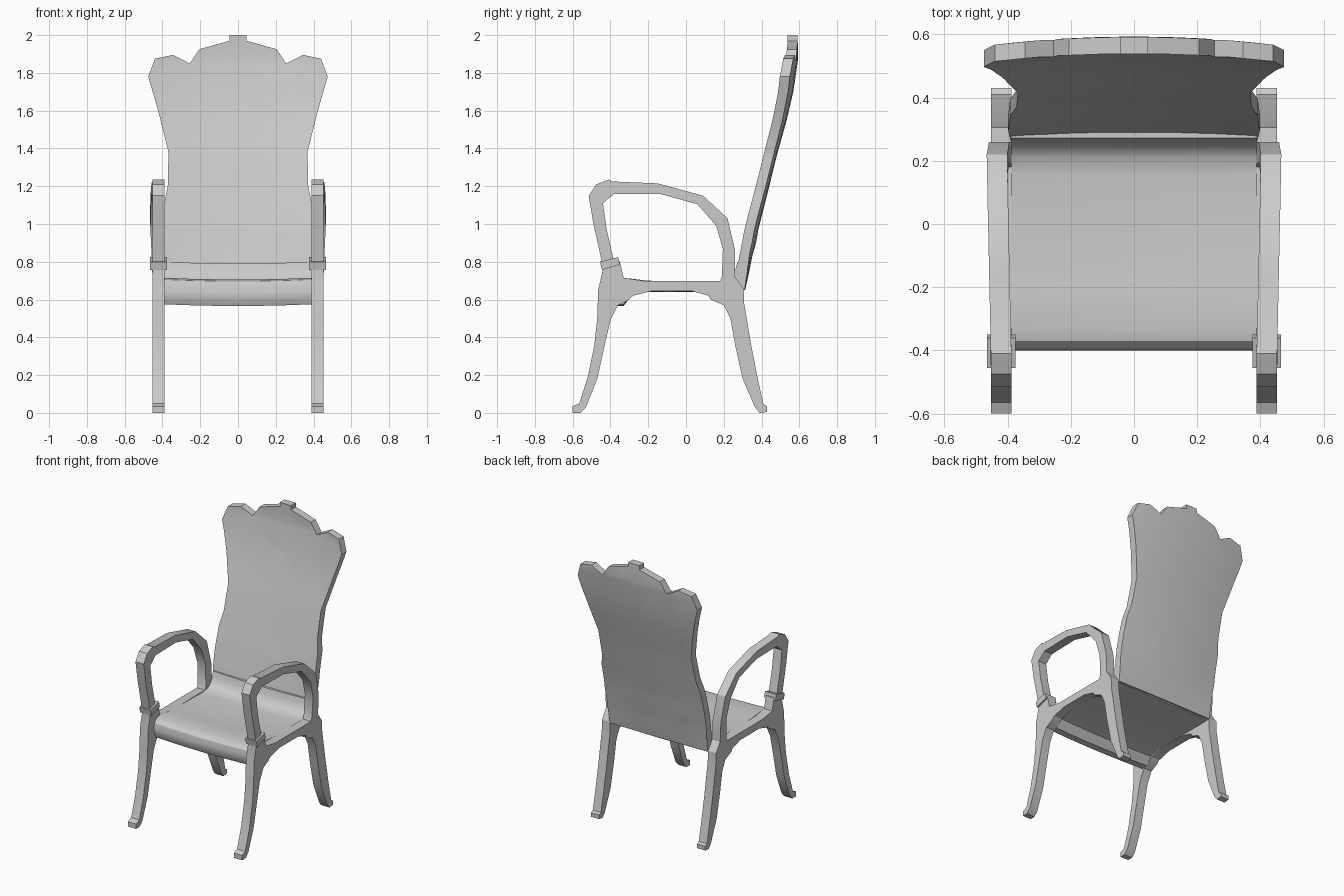
import bpy
import bmesh
import math
from mathutils import Vector

old = bpy.data.objects.get("Cube")
if old:
    bpy.data.objects.remove(old, do_unlink=True)

# One light grey for the whole chair
grey = bpy.data.materials.new("light_grey")
grey.use_nodes = True
colour = (0.6, 0.6, 0.6, 1)
grey.diffuse_color = colour
grey.node_tree.nodes["Principled BSDF"].inputs["Base Color"].default_value = colour


def clamp(value):
    return max(0.0, min(1.0, value))


def interpolate(points, t):
    """Piecewise linear lookup in a list of (t, value) pairs."""
    for (t0, v0), (t1, v1) in zip(points, points[1:]):
        if t <= t1:
            return v0 + (v1 - v0) * clamp((t - t0) / (t1 - t0))
    return points[-1][1]


def extruded(name, loops, start, end, place, cuts=(), mirror=False):
    """Fill closed outlines, extrude them, slice them, then place each vertex."""
    bm = bmesh.new()
    for loop in loops:
        verts = [bm.verts.new((u, v, start)) for u, v in loop]
        for a, b in zip(verts, verts[1:] + verts[:1]):
            bm.edges.new((a, b))
    bmesh.ops.triangle_fill(bm, edges=bm.edges[:], use_beauty=True, normal=(0, 0, 1))
    top = bmesh.ops.extrude_face_region(bm, geom=bm.faces[:])["geom"]
    for item in top:
        if isinstance(item, bmesh.types.BMVert):
            item.co.z = end
    for axis, position in cuts:
        normal = Vector((0, 0, 0))
        normal[axis] = 1
        bmesh.ops.bisect_plane(bm, geom=bm.verts[:] + bm.edges[:] + bm.faces[:],
                               plane_co=normal * position, plane_no=normal, dist=1e-5)
    for vert in bm.verts:
        vert.co = place(*vert.co)
    bmesh.ops.recalc_face_normals(bm, faces=bm.faces[:])
    mesh = bpy.data.meshes.new(name)
    bm.to_mesh(mesh)
    bm.free()
    mesh.materials.append(grey)
    mesh.shade_smooth()
    mesh.set_sharp_from_angle(angle=math.radians(30))
    obj = bpy.data.objects.new(name, mesh)
    bpy.context.scene.collection.objects.link(obj)
    if mirror:
        obj.modifiers.new("mirror", 'MIRROR').use_mirror_merge = False
    return obj


# Side frames: both legs, rail and looped arm in one outline with a hole
frame_outline = [
    (-.6, 0), (-.6, .035), (-.565, .05), (-.52, .19), (-.485, .36), (-.47, .5),
    (-.465, .65), (-.44, .76), (-.45, .82), (-.49, 1), (-.515, 1.15), (-.475, 1.21),
    (-.41, 1.235), (-.39, 1.225), (-.15, 1.215), (.09, 1.15), (.22, 1.03), (.26, .86),
    (.26, .72), (.305, .655), (.308, .58), (.345, .36), (.38, .18), (.41, .045),
    (.43, .035), (.43, .005), (.39, 0), (.365, .03), (.3, .18), (.26, .36),
    (.235, .5), (.2, .57), (.13, .6), (.12, .62), (.03, .645), (-.18, .645),
    (-.28, .62), (-.3, .6), (-.36, .57), (-.4, .49), (-.43, .36), (-.47, .18),
    (-.53, .03), (-.56, 0)]
arm_opening = [
    (-.385, .82), (-.35, .8), (-.33, .715), (-.22, .698), (.18, .698), (.19, .72),
    (.195, .87), (.16, .99), (.06, 1.105), (-.14, 1.16), (-.38, 1.16), (-.44, 1.11),
    (-.42, .97)]


def place_frame(y, z, x):
    # The rear of the arm bows slightly outward
    bow = .013 * clamp((y + .4) / .6) * clamp((z - .75) / .25)
    return x + bow, y, z


extruded("side_frames", [frame_outline, arm_opening], .388, .453, place_frame, mirror=True)

# Collars around the front arm posts
collar = [(-.455, .8), (-.445, .757), (-.35, .785), (-.36, .825)]
extruded("arm_collars", [collar], .375, .465, lambda y, z, x: (x, y, z), mirror=True)

# Seat: a thick sheet with a rolled front lip, sweeping up at the rear
seat_profile = [
    (-.38, .575), (-.398, .61), (-.4, .645), (-.393, .68), (-.37, .705), (-.33, .715),
    (-.2, .7), (.15, .692), (.21, .7), (.245, .725), (.262, .76), (.272, .8),
    (.31, .8), (.3, .65), (.2, .647), (-.2, .65), (-.29, .63), (-.33, .575)]


def place_seat(y, z, x):
    return x, y, z - .009 * (1 - (x / .39) ** 2)


extruded("seat", [seat_profile], -.389, .389, place_seat,
         cuts=[(2, i * .13) for i in range(-2, 3)])

# Backrest: scalloped outline, bent backwards and hollowed across its width
half = [
    (.388, .65), (.398, .9), (.392, 1.1), (.372, 1.2), (.368, 1.38), (.42, 1.59),
    (.475, 1.78), (.44, 1.875), (.345, 1.895), (.255, 1.85), (.205, 1.925),
    (.045, 1.97), (.045, 2)]
back_outline = half + [(-x, z) for x, z in reversed(half)]
back_curve = [
    (.65, .255), (.72, .264), (.83, .275), (.97, .3), (1.12, .338), (1.37, .4),
    (1.55, .45), (1.7, .485), (1.87, .51), (2, .508)]


def place_back(x, z, depth):
    hollow = .03 * (1 - (x / .475) ** 2) * clamp((z - .6) / .3)
    return x, interpolate(back_curve, z) + hollow + depth, z


extruded("backrest", [back_outline], 0, .053, place_back,
         cuts=[(0, i * .11) for i in range(-4, 5)] + [(1, z) for z, y in back_curve[1:-1]])
